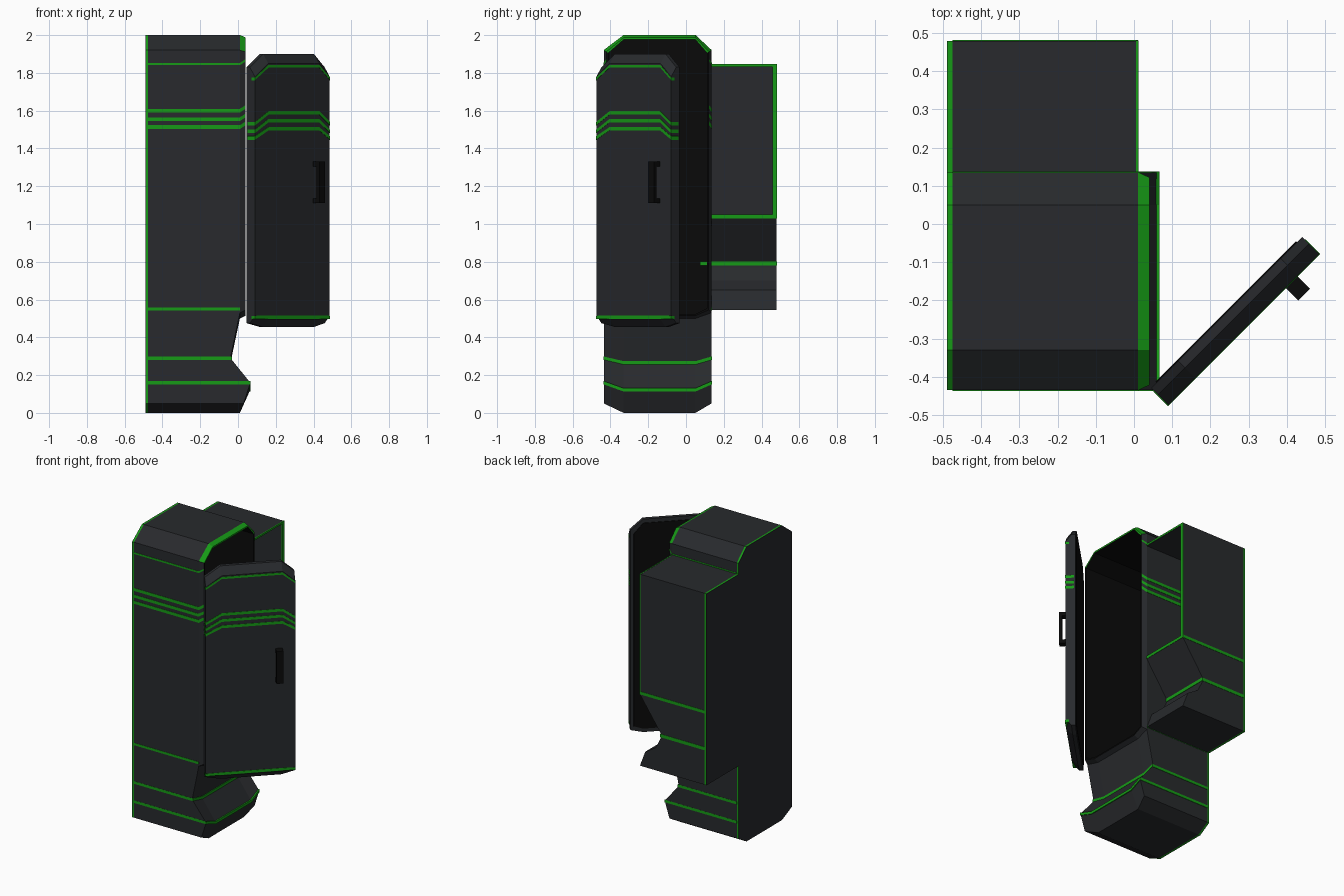
import bpy, bmesh
from mathutils import Vector

if "Cube" in bpy.data.objects:
    bpy.data.objects.remove(bpy.data.objects["Cube"])


def material(name, rgb):
    m = bpy.data.materials.new(name)
    m.diffuse_color = (*rgb, 1)
    m.use_nodes = True
    m.node_tree.nodes["Principled BSDF"].inputs["Base Color"].default_value = m.diffuse_color
    return m


DARK = material("dark_shell", (0.021, 0.023, 0.026))
BLACK = material("black_lining", (0.003, 0.003, 0.003))
GREEN = material("green_trim", (0.008, 0.33, 0.008))


def loft(name, rings, mat, closed=True, caps=(True, True)):
    """Skin a row of equal-length point rings."""
    bm = bmesh.new()
    vs = [[bm.verts.new(p) for p in r] for r in rings]
    n = len(rings[0])
    for a, b in zip(vs, vs[1:]):
        for i in range(n if closed else n - 1):
            j = (i + 1) % n
            bm.faces.new((a[i], a[j], b[j], b[i]))
    if closed and caps[0]:
        bm.faces.new(vs[0])
    if closed and caps[1]:
        bm.faces.new(vs[-1])
    bmesh.ops.recalc_face_normals(bm, faces=bm.faces)
    me = bpy.data.meshes.new(name)
    bm.to_mesh(me)
    bm.free()
    me.materials.append(mat)
    ob = bpy.data.objects.new(name, me)
    bpy.context.collection.objects.link(ob)
    return ob


def box(name, x, y, z, mat):
    ring = [(x[0], y[0]), (x[1], y[0]), (x[1], y[1]), (x[0], y[1])]
    return loft(name, [[(a, b, h) for a, b in ring] for h in z], mat)


def prism_x(name, pts, x0, x1, mat):
    return loft(name, [[(x, y, z) for y, z in pts] for x in (x0, x1)], mat)


def prism_y(name, pts, y0, y1, mat):
    return loft(name, [[(x, y, z) for x, z in pts] for y in (y0, y1)], mat)


XL = -0.476   # where the left trim meets the body

# Left side panel with green edge trim
side = [(-.33, 0), (.05, 0), (.135, .05), (.135, .545), (.48, .545), (.48, 1.845),
        (.135, 1.845), (.135, 1.92), (.05, 2), (-.33, 2), (-.435, 1.92), (-.435, .05)]
prism_x("left_panel", side, -.49, -.488, DARK)
prism_x("left_edge_trim", side, -.488, XL, GREEN)


# Upper cabinet: hollow octagonal tube, open to the right, with a tapered lip
def octagon(x, i=0.0):
    pts = [(-.33, .5 + i), (.05, .5 + i), (.135 - i, .53 + i), (.135 - i, 1.92 - i * .6),
           (.05, 2 - i), (-.33, 2 - i), (-.435 + i, 1.92 - i * .6), (-.435 + i, .53 + i)]
    return [(x, y, z) for y, z in pts]


loft("cabinet_shell", [octagon(XL), octagon(.01), octagon(.04, .015)], DARK, caps=(True, False))
loft("cabinet_lining", [octagon(.04, .015), octagon(.04, .024), octagon(-.46, .024)],
     BLACK, caps=(False, True))
loft("roof_lip_trim", [octagon(.0105, -.001)[3:7], octagon(.041, .0135)[3:7],
                       octagon(.041, .024)[3:7]], GREEN, closed=False)

# Base: profile pinched at the waist, lower along the middle than at the edges
stations = [(-.435, 1), (-.33, 0), (.05, 0), (.135, 1)]
mid_z, edge_z = (0, .122, .265, .5), (.05, .16, .29, .53)
base_x = (.01, .065, -.04, .01)


def base_ring(y, edge):
    zs = edge_z if edge else mid_z
    right = [(x + (.02 if edge and k == 0 else 0), y, z)
             for k, (x, z) in enumerate(zip(base_x, zs))]
    return [(XL, y, zs[0])] + right + [(XL, y, zs[-1])]


loft("base", [base_ring(y, e) for y, e in stations], DARK)

# Bands around the base
for k in (1, 2):
    rings = []
    for y, e in stations:
        z = (edge_z if e else mid_z)[k]
        yy = y + (.002 if y > 0 else -.002) * e
        x = base_x[k] + (.002 if k == 1 else .007)
        rings.append([(XL, yy, z - .009), (x, yy, z - .009), (x, yy, z + .009), (XL, yy, z + .009)])
    loft("base_band", rings, GREEN)

# Bands across the front and back of the cabinet
for z, h in ((1.847, .006), (1.6, .01), (1.555, .01), (1.513, .01), (.551, .008)):
    for y in ((-.437, -.43), (.13, .137)):
        box("cabinet_band", (XL, .01), y, (z - h, z + h), GREEN)
        if z != .551:     # short kink up over the lip
            s = -1 if y[0] < 0 else 1
            yo = (-.437, .137)[s > 0]
            loft("lip_band", [[(.01, yo, z - h), (.01, yo, z + h)],
                              [(.041, yo - s * .015, z - h + .02), (.041, yo - s * .015, z + h + .02)]],
                 GREEN, closed=False)

# Rear compartment: open to the right above, dispenser niche below
box("rear_panel", (XL, .01), (.46, .48), (1.03, 1.845), DARK)
box("rear_top", (XL, .01), (.135, .46), (1.832, 1.845), DARK)
box("rear_inner_wall", (XL, -.465), (.135, .46), (1.03, 1.832), DARK)
niche = [(XL, .545), (.01, .545), (-.03, .65), (-.11, .7), (-.145, .77),
         (-.15, .8), (.01, 1.03), (.01, 1.045), (XL, 1.045)]
prism_y("rear_niche", niche, .135, .48, DARK)

# Green edging of the rear compartment
box("rear_edge_trim", (.005, .012), (.458, .481), (1.03, 1.846), GREEN)
box("rear_top_trim", (.005, .012), (.135, .46), (1.834, 1.846), GREEN)
box("rear_sill_trim", (.0, .012), (.135, .46), (1.03, 1.05), GREEN)
box("rear_back_band", (XL, .011), (.475, .482), (1.03, 1.05), GREEN)
box("niche_back_band", (XL, -.144), (.475, .482), (.78, .802), GREEN)
box("niche_band", (-.17, -.143), (.075, .48), (.78, .802), GREEN)

# Open door, built in its own width / depth / height directions
HINGE = Vector((.045, -.43, 0))
U, N = Vector((1, 1, 0)).normalized(), Vector((1, -1, 0)).normalized()
W = .56


def on_door(u, n, z):
    return HINGE + U * u + N * n + Vector((0, 0, z))


def door_ring(n, lo, hi, i=0.0):
    pts = [(i, lo + .02), (.1, lo), (W - .08, lo), (W - i, lo + .02),
           (W - i, hi - .07), (W - .08, hi), (.1, hi), (i, hi - .07)]
    return [on_door(u, n, z) for u, z in pts]


loft("door", [door_ring(0, .455, 1.9), door_ring(.025, .455, 1.9),
              door_ring(.063, .495, 1.85)], DARK)
loft("door_lining", [door_ring(-.004, .48, 1.875, .02), door_ring(.001, .48, 1.875, .02)], BLACK)

# Chevron bands on the door
for mid, edge, h, n0 in ((1.835, 1.768, .007, .04), (1.588, 1.53, .009, .01), (1.547, 1.49, .009, .01),
                         (1.504, 1.455, .009, .01), (.507, .505, .009, .04)):
    path = [(-.002, edge), (.1, mid), (W - .08, mid), (W + .002, edge)]
    outline = [(u, z - h) for u, z in path] + [(u, z + h) for u, z in reversed(path)]
    loft("door_band", [[on_door(u, n, z) for u, z in outline] for n in (n0, .065)], GREEN)

# Door handle: a bracket-shaped grip
grip = [(.06, 1.11), (.11, 1.11), (.11, 1.33), (.06, 1.33),
        (.06, 1.305), (.09, 1.305), (.09, 1.135), (.06, 1.135)]
loft("door_handle", [[on_door(u, n, z) for n, z in grip] for u in (.435, .478)], BLACK)
